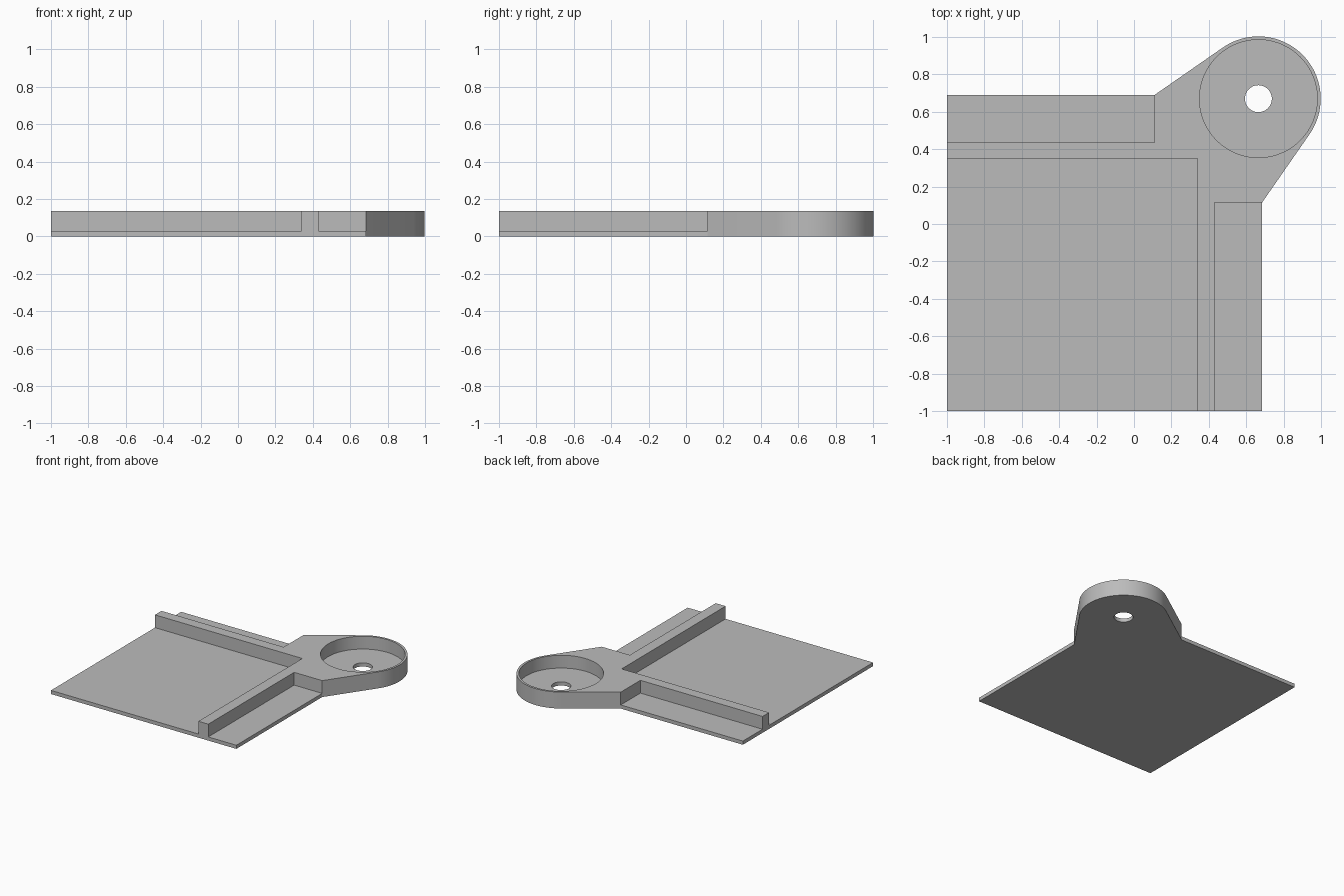
import bpy, bmesh, math

if "Cube" in bpy.data.objects:
    bpy.data.objects.remove(bpy.data.objects["Cube"])

PLATE_T, HEIGHT = 0.03, 0.135
CX, CY, R = 0.665, 0.67, 0.333      # round lug centre and radius

grey = bpy.data.materials.new("plain grey")
grey.diffuse_color = (0.5, 0.5, 0.5, 1)
grey.use_nodes = True
grey.node_tree.nodes["Principled BSDF"].inputs["Base Color"].default_value = grey.diffuse_color


def prism(name, outline, z0, z1):
    """Extrude a counter-clockwise outline from z0 to z1."""
    bm = bmesh.new()
    face = bm.faces.new([bm.verts.new((x, y, z0)) for x, y in outline])
    top = bmesh.ops.extrude_face_region(bm, geom=[face])
    verts = [g for g in top["geom"] if isinstance(g, bmesh.types.BMVert)]
    bmesh.ops.translate(bm, verts=verts, vec=(0, 0, z1 - z0))
    bmesh.ops.recalc_face_normals(bm, faces=bm.faces[:])
    mesh = bpy.data.meshes.new(name)
    bm.to_mesh(mesh)
    bm.free()
    mesh.materials.append(grey)
    obj = bpy.data.objects.new(name, mesh)
    bpy.context.collection.objects.link(obj)
    return obj


def arc(r, a0, a1, n):
    """Points around the lug centre, angles in degrees."""
    angles = [math.radians(a0 + (a1 - a0) * i / n) for i in range(n + 1)]
    return [(CX + r * math.cos(a), CY + r * math.sin(a)) for a in angles]


def combine(target, other, operation):
    mod = target.modifiers.new(operation, 'BOOLEAN')
    mod.operation, mod.object, mod.solver = operation, other, 'EXACT'
    bpy.context.view_layer.objects.active = target
    bpy.ops.object.modifier_apply(modifier=mod.name)
    bpy.data.objects.remove(other)


# Thin square base plate
body = prism("corner_bracket", [(-1, -1), (0.685, -1), (0.685, 0.69), (-1, 0.69)], 0, PLATE_T)

# Two ribs meeting in a lug whose sides run tangent to the round end
ribs = [(-1, 0.435), (-1, 0.35), (0.34, 0.35), (0.34, -1), (0.43, -1),
        (0.43, 0.115), (0.685, 0.115)]
ribs += arc(R, -34.8, 124.8, 48) + [(0.11, 0.69), (0.11, 0.435)]
combine(body, prism("ribs_and_lug", ribs, 0, HEIGHT), 'UNION')

# Round pocket and through hole
combine(body, prism("pocket", arc(0.315, 0, 360, 96)[:-1], PLATE_T, 0.3), 'DIFFERENCE')
combine(body, prism("hole", arc(0.072, 0, 360, 48)[:-1], -0.1, 0.3), 'DIFFERENCE')

# Smooth the curved walls, keep the corners sharp
bpy.ops.object.select_all(action='DESELECT')
body.select_set(True)
bpy.context.view_layer.objects.active = body
bpy.ops.object.shade_smooth_by_angle(angle=math.radians(20))
